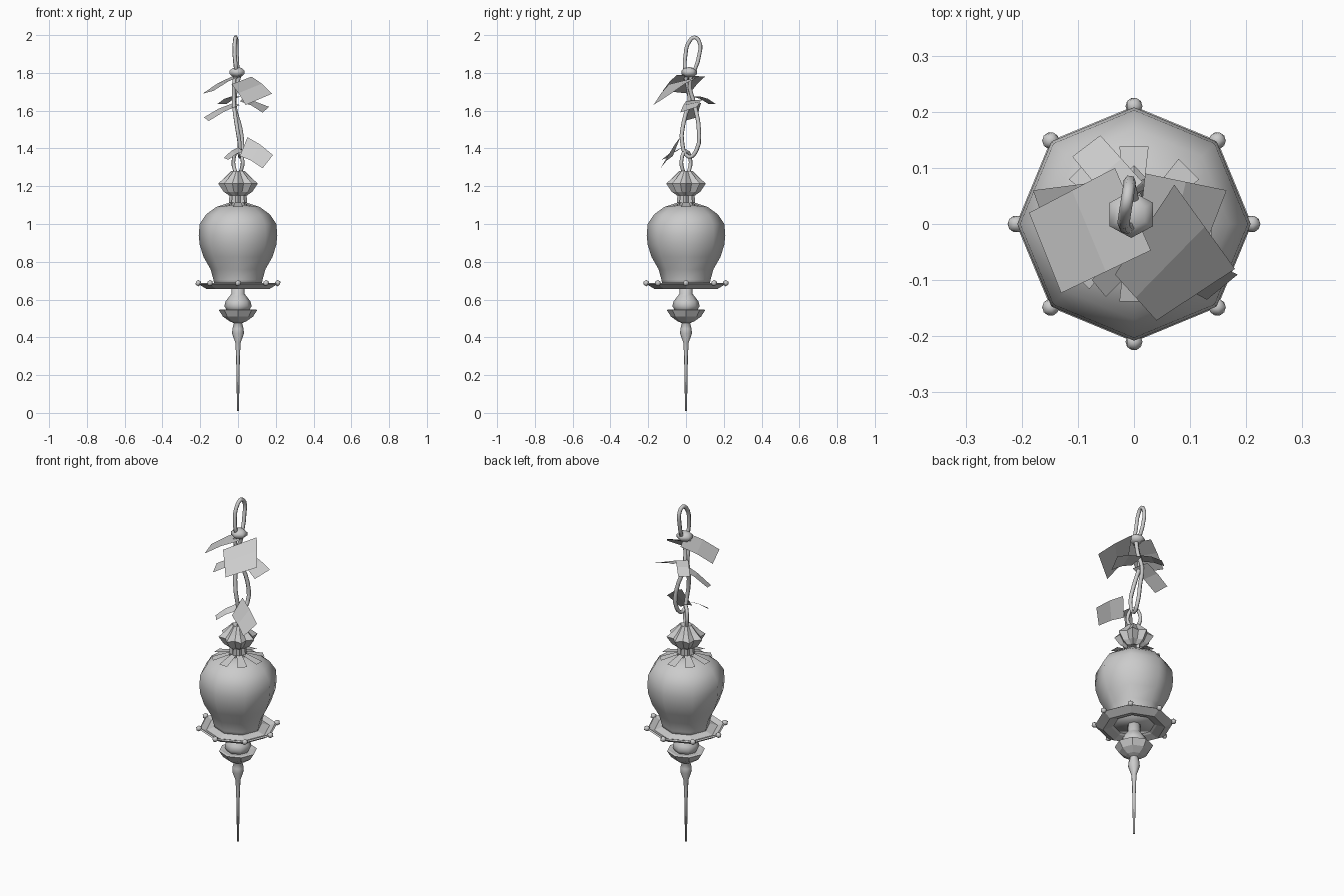
import bpy, bmesh
from math import cos, sin, pi
from mathutils import Vector

if "Cube" in bpy.data.objects:
    bpy.data.objects.remove(bpy.data.objects["Cube"])


def add_object(name, bm, smooth=False):
    bmesh.ops.recalc_face_normals(bm, faces=bm.faces)
    mesh = bpy.data.meshes.new(name)
    bm.to_mesh(mesh)
    bm.free()
    for p in mesh.polygons:
        p.use_smooth = smooth
    ob = bpy.data.objects.new(name, mesh)
    bpy.context.collection.objects.link(ob)
    return ob


def lathe(name, profile, sides=8, smooth=False, flute=1.0):
    """Revolve (radius, z) points; flute < 1 pulls every other corner inwards."""
    bm = bmesh.new()
    rings = []
    for r, z in profile:
        ring = []
        for i in range(sides):
            a = 2 * pi * i / sides
            k = r * (flute if i % 2 else 1.0)
            ring.append(bm.verts.new((k * cos(a), k * sin(a), z)))
        rings.append(ring)
    for lo, hi in zip(rings, rings[1:]):
        for i in range(sides):
            j = (i + 1) % sides
            bm.faces.new((lo[i], lo[j], hi[j], hi[i]))
    bm.faces.new(rings[0][::-1])
    bm.faces.new(rings[-1])
    return add_object(name, bm, smooth)


def cord(name, points, radius, closed=True):
    """Thin smooth tube through a few points."""
    cu = bpy.data.curves.new(name, 'CURVE')
    cu.dimensions = '3D'
    cu.bevel_depth = radius
    cu.bevel_resolution = 1
    cu.resolution_u = 3
    sp = cu.splines.new('BEZIER')
    sp.bezier_points.add(len(points) - 1)
    for bp, co in zip(sp.bezier_points, points):
        bp.co = co
        bp.handle_left_type = bp.handle_right_type = 'AUTO'
    sp.use_cyclic_u = closed
    ob = bpy.data.objects.new(name, cu)
    bpy.context.collection.objects.link(ob)
    bpy.ops.object.select_all(action='DESELECT')
    bpy.context.view_layer.objects.active = ob
    ob.select_set(True)
    bpy.ops.object.convert(target='MESH')


def leaf(name, root_a, root_b, tip_b, tip_a, lift=0.008):
    """Flat card folded once across the middle."""
    ra, rb, tb, ta = map(Vector, (root_a, root_b, tip_b, tip_a))
    up = Vector((0, 0, lift))
    bm = bmesh.new()
    v = [bm.verts.new(c) for c in
         (ra, rb, (rb + tb) / 2 + up, (ra + ta) / 2 + up, tb, ta)]
    bm.faces.new((v[0], v[1], v[2], v[3]))
    bm.faces.new((v[3], v[2], v[4], v[5]))
    add_object(name, bm)


# Lower spike with its knob and cup
lathe("spike", [(.005, .01), (.01, .3), (.014, .37), (.031, .42), (.03, .445),
                (.022, .475), (.028, .482)], smooth=True)
lathe("cup", [(.02, .475), (.045, .485), (.08, .51), (.102, .545),
              (.09, .548), (.07, .545)])
lathe("lower_ball", [(.055, .535), (.072, .565), (.066, .59), (.045, .618),
                     (.035, .63), (.033, .70)], smooth=True)

# Dish under the bulb with beads on its rim
lathe("dish", [(.033, .69), (.07, .70), (.12, .668), (.165, .655), (.21, .682),
               (.202, .688), (.17, .675), (.125, .69)])
bm = bmesh.new()
for i in range(8):
    before = set(bm.verts)
    bmesh.ops.create_icosphere(bm, subdivisions=1, radius=.017)
    new = [v for v in bm.verts if v not in before]
    a = i * pi / 4
    bmesh.ops.translate(bm, verts=new, vec=(.21 * cos(a), .21 * sin(a), .687))
add_object("rim_beads", bm, smooth=True)

# Main bulb
lathe("bulb", [(.125, .675), (.13, .705), (.145, .76), (.182, .825), (.203, .89),
               (.208, .94), (.203, 1.0), (.17, 1.05), (.115, 1.09), (.05, 1.10)],
      smooth=True)

# Petals around the top of the bulb
for i in range(8):
    a = i * pi / 4

    def at(r, w, z):
        return (r * cos(a) - w * sin(a), r * sin(a) + w * cos(a), z)
    leaf(f"petal_{i + 1}", at(.04, -.015, 1.115), at(.04, .015, 1.115),
         at(.138, .026, 1.09), at(.138, -.026, 1.09), .0)

# Fluted crown and hanging eye
lathe("crown", [(.048, 1.095), (.046, 1.15), (.075, 1.17), (.105, 1.215),
                (.075, 1.24), (.035, 1.28)], sides=16, flute=.75)
s = .7
cord("eye_ring", [(-.02 * s, .02 * s, 1.275), (-.035 * s, .035 * s, 1.33),
                  (0, 0, 1.385), (.035 * s, -.035 * s, 1.33),
                  (.02 * s, -.02 * s, 1.275)], .010, closed=False)

# Cord strands, knot and top loop
cord("cord", [(0, .015, 1.79), (-.022, .02, 1.66), (-.01, -.012, 1.54),
              (.008, -.02, 1.43), (.012, .015, 1.355), (.022, .055, 1.39),
              (.015, .068, 1.5), (-.018, .045, 1.63), (-.01, .02, 1.72)], .011)
bm = bmesh.new()
bmesh.ops.create_uvsphere(bm, u_segments=6, v_segments=5, radius=1)
bmesh.ops.scale(bm, verts=bm.verts, vec=(.047, .044, .028))
bmesh.ops.translate(bm, verts=bm.verts, vec=(-.005, .017, 1.803))
add_object("knot", bm, smooth=True)
cord("top_loop", [(-.005, .015, 1.805), (-.018, -.002, 1.9), (-.016, .02, 1.97),
                  (-.012, .045, 1.988), (-.008, .07, 1.965), (-.008, .072, 1.905)],
     .011)

# Hanging leaves
leaf("upper_leaf_right", (-.034, -.09, 1.74), (.072, .07, 1.78),
     (.18, -.08, 1.69), (.04, -.172, 1.63))
leaf("upper_leaf_left", (-.034, .1, 1.78), (.03, -.047, 1.79),
     (-.13, -.123, 1.705), (-.187, .02, 1.69))
leaf("middle_leaf_right", (.02, .09, 1.66), (.01, 0, 1.65),
     (.13, -.03, 1.59), (.165, .06, 1.62))
leaf("middle_leaf_left", (-.025, .08, 1.64), (.01, 0, 1.63),
     (-.155, -.01, 1.545), (-.18, .06, 1.565))
leaf("middle_leaf_back", (.015, .075, 1.675), (-.035, .03, 1.675),
     (-.11, .12, 1.635), (-.06, .158, 1.635))
leaf("lower_leaf_right", (.05, -.03, 1.46), (.01, -.07, 1.36),
     (.13, -.135, 1.295), (.185, -.09, 1.365))
leaf("lower_leaf_left", (0, -.02, 1.405), (.03, -.05, 1.385),
     (-.05, -.13, 1.34), (-.075, -.1, 1.35))
